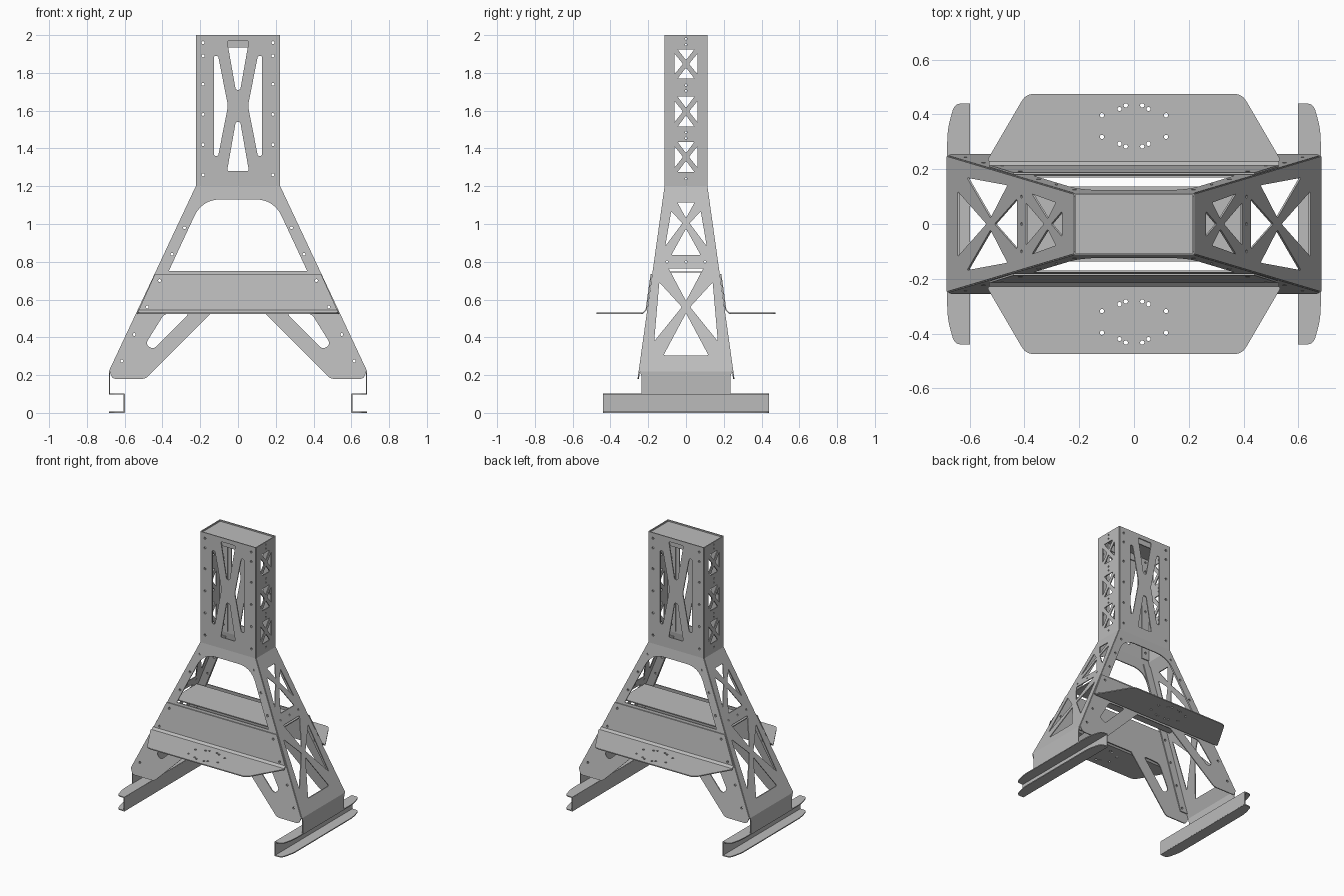
import bpy, bmesh, math
from mathutils import Vector

cube = bpy.data.objects.get("Cube")
if cube:
    bpy.data.objects.remove(cube)

steel = bpy.data.materials.new("grey steel")
steel.use_nodes = True
GREY = (0.5, 0.5, 0.5, 1)
steel.diffuse_color = GREY
steel.node_tree.nodes["Principled BSDF"].inputs["Base Color"].default_value = GREY

T = 0.007          # sheet thickness
FOLD, FOOT = 1.2, 0.22


def face_y(z):
    """Half depth of the tower at a height."""
    return 0.11 + max(0, FOLD - z) * 0.14


def side_x(z):
    """Half width of the tower at a height."""
    return 0.22 + max(0, FOLD - max(z, FOOT)) * 0.47


def fillet(points, r):
    """Round the corners of an outline; a third value overrides the radius."""
    out = []
    for i, p in enumerate(points):
        radius = p[2] if len(p) > 2 else r
        c = Vector(p[:2])
        a = Vector(points[i - 1][:2]) - c
        b = Vector(points[(i + 1) % len(points)][:2]) - c
        d = min(radius, 0.45 * a.length, 0.45 * b.length)
        if d == 0:
            out.append(c)
            continue
        a, b = c + a.normalized() * d, c + b.normalized() * d
        steps = 8 if d > 0.05 else 4
        for s in range(steps + 1):
            t = s / steps
            out.append(a * (1 - t) ** 2 + c * 2 * t * (1 - t) + b * t * t)
    return out


def bolt(x, y, r=0.008):
    return [Vector((x + r * math.cos(i * math.pi / 5), y + r * math.sin(i * math.pi / 5)))
            for i in range(10)]


def mirrored(points):
    """Close a right half outline with its left half."""
    return list(points) + [(-p[0], *p[1:]) for p in reversed(points)]


def flipped(points):
    return [(-p[0], *p[1:]) for p in points]


def cross_window(top, bottom, half_top, half_bottom, k, tip):
    """Four triangular cutouts that leave an X of metal."""
    q = [Vector(p) for p in ((-half_top, top), (half_top, top),
                             (half_bottom, bottom), (-half_bottom, bottom))]
    centre = Vector((0, bottom + (top - bottom) * half_bottom / (half_top + half_bottom)))
    tris = []
    for i in range(4):
        a, b = q[i], q[(i + 1) % 4]
        apex = centre.lerp((a + b) / 2, tip)
        tris.append(fillet([a.lerp(b, k), b.lerp(a, k), apex], 0.008))
    return tris


def plate(name, outline, holes, place):
    """Cut a flat sheet, then place it with a mapping from (u, v, w) to space."""
    curve = bpy.data.curves.new(name, 'CURVE')
    curve.dimensions, curve.fill_mode, curve.extrude = '2D', 'BOTH', T / 2
    for loop in [outline] + holes:
        spline = curve.splines.new('POLY')
        spline.points.add(len(loop) - 1)
        for point, p in zip(spline.points, loop):
            point.co = (p[0], p[1], 0, 1)
        spline.use_cyclic_u = True
    temp = bpy.data.objects.new(name + " sketch", curve)
    bpy.context.collection.objects.link(temp)
    graph = bpy.context.evaluated_depsgraph_get()
    mesh = bpy.data.meshes.new_from_object(temp.evaluated_get(graph))
    bpy.data.objects.remove(temp)
    bpy.data.curves.remove(curve)
    bm = bmesh.new()
    bm.from_mesh(mesh)
    bmesh.ops.remove_doubles(bm, verts=bm.verts, dist=0.0002)
    for v in bm.verts:
        v.co = place(*v.co)
    bmesh.ops.recalc_face_normals(bm, faces=bm.faces)
    bm.to_mesh(mesh)
    bm.free()
    for poly in mesh.polygons:
        poly.use_smooth = False
    mesh.name = name
    mesh.materials.clear()
    mesh.materials.append(steel)
    obj = bpy.data.objects.new(name, mesh)
    bpy.context.collection.objects.link(obj)
    return obj


def rect(u0, u1, v0, v1):
    return [(u0, v0), (u1, v0), (u1, v1), (u0, v1)]


# Shared cutouts
leg_bolts = [(side_x(z) - 0.04, z) for z in (1.12, 0.98, 0.84, 0.70, 0.56, 0.415, 0.275)]
tower_bolts = [(0.185, z) for z in (1.96, 1.89, 1.74, 1.58, 1.42, 1.26)]


def both_bolts(points):
    return [bolt(s * x, y) for x, y in points for s in (1, -1)]


side_slot = [(0.127, 1.89), (0.127, 1.36), (0.105, 1.36), (0.053, 1.625), (0.105, 1.89)]
tower_holes = [fillet(side_slot, 0.014), fillet(flipped(side_slot), 0.014),
               fillet(mirrored([(0.058, 1.97), (0.012, 1.71)]), 0.012),
               fillet(mirrored([(0.058, 1.28), (0.012, 1.54)]), 0.012)]
brace_slot = [(0.39, 0.525), (0.49, 0.365), (0.45, 0.335), (0.255, 0.53)]
leg_outline = fillet(mirrored([(0.22, FOLD, 0), (0.68, 0.22, 0.01), (0.665, 0.18, 0.02),
                               (0.49, 0.18, 0.02), (0.145, 0.525, 0)]), 0)
leg_holes = [fillet(mirrored([(0.367, 0.75, 0.004), (0.19, 1.13, 0.1)]), 0),
             fillet(brace_slot, 0.025), fillet(flipped(brace_slot), 0.025)]
flange_holes = both_bolts([(0.117, 0.397), (0.117, 0.318), (0.03, 0.433),
                           (0.053, 0.42), (0.03, 0.283), (0.053, 0.293)])

# Front and back sheets with their brackets
for s, end in ((-1, "front"), (1, "back")):
    def on_face(x, z, w, s=s, out=0.0):
        return (x, s * (face_y(z) + out + w), z)

    def on_bracket(x, z, w, s=s):
        return on_face(x, z, w, s, T + 0.002)

    def behind_face(x, z, w, s=s):
        return on_face(x, z, w, s, -T)

    plate(end + "_tower_panel", rect(-0.22, 0.22, FOLD, 2.0),
          tower_holes + both_bolts(tower_bolts), on_face)
    plate(end + "_leg_panel", leg_outline, leg_holes + both_bolts(leg_bolts), on_face)

    # Bracket: bolted web and an outward shelf joined by a short bend
    plate(end + "_bracket_web", mirrored([(0.44, 0.735), (0.525, 0.545)]),
          both_bolts(leg_bolts[3:5]), on_bracket)
    y_web = face_y(0.545) + T + 0.002
    plate(end + "_bracket_bend", rect(-0.53, 0.53, 0, 1), [],
          lambda x, t, w, s=s, y=y_web: (x, s * (y + 0.018 * t + w * (1 - t)),
                                         0.545 - 0.018 * t + w * t))
    plate(end + "_bracket_shelf",
          fillet(mirrored([(0.53, y_web + 0.018, 0), (0.535, 0.235, 0.005), (0.395, 0.475, 0.03)]), 0),
          flange_holes, lambda x, y, w, s=s: (x, s * y, 0.527 + w))

    # Folded edges of the side sheets behind the face
    for m, hand in ((1, "left"), (-1, "right")):
        plate(f"{end}_{hand}_tower_flange", rect(m * 0.155, m * 0.217, 1.21, 1.985),
              [bolt(m * x, z) for x, z in tower_bolts], behind_face)
        plate(f"{end}_{hand}_leg_flange",
              [(m * (side_x(z) - d), z) for z, d in ((1.17, 0.003), (0.25, 0.003),
                                                     (0.25, 0.062), (1.17, 0.062))],
              [bolt(m * x, z) for x, z in leg_bolts if z < 1.1], behind_face)

# Left and right sheets, feet and rails
tower_windows, row_bolts = [], []
for low, high in ((1.77, 1.925), (1.515, 1.675), (1.275, 1.435)):
    tower_windows += cross_window(high, low, 0.062, 0.062, 0.14, 0.25)
for z in (1.98, 1.95, 1.735, 1.705, 1.485, 1.455, 1.24):
    row_bolts.append(bolt(0, z, 0.006))
leg_windows = (cross_window(1.115, 0.835, 0.07, 0.118, 0.17, 0.2)
               + cross_window(0.765, 0.305, 0.135, 0.175, 0.16, 0.14)
               + [bolt(y, 0.8, 0.006) for y in (-0.1, 0, 0.1)])

for s, hand in ((1, "left"), (-1, "right")):
    def on_side(y, z, w, s=s):
        return (s * (side_x(z) + w), y, z)

    plate(hand + "_tower_side", rect(-0.11, 0.11, FOLD, 2.0),
          tower_windows + row_bolts, on_side)
    plate(hand + "_leg_side", mirrored([(face_y(FOLD), FOLD), (face_y(FOOT), FOOT)]),
          leg_windows, on_side)
    plate(hand + "_foot_plate", mirrored([(0.243, FOOT), (0.235, 0.19), (0.235, 0.098)]),
          [], on_side)

    # Outward-opening channel rail
    plate(hand + "_rail_web", rect(-0.44, 0.44, 0.003, 0.1), [],
          lambda y, z, w, s=s: (s * (0.603 + w), y, z))
    lip = fillet([(0.6, -0.44, 0), (0.655, -0.44, 0.03), (0.682, -0.345, 0.09),
                  (0.682, 0.345, 0.09), (0.655, 0.44, 0.03), (0.6, 0.44, 0)], 0)
    for name, z in (("bottom", T / 2), ("top", 0.1)):
        plate(f"{hand}_rail_{name}", lip, [],
              lambda x, y, w, s=s, z=z: (s * x, y, z + w))

# Top cap with turned-down lips, and the inner shelf
plate("top_cap", rect(-0.215, 0.215, -0.105, 0.105), [], lambda x, y, w: (x, y, 1.988 + w))
for s, end in ((-1, "front"), (1, "back")):
    plate(end + "_cap_lip", rect(-0.15, 0.15, 1.935, 1.988), [],
          lambda x, z, w, s=s: (x, s * (0.098 + w), z))
plate("inner_shelf", rect(-0.425, 0.425, -0.137, 0.137), [], lambda x, y, w: (x, y, 0.746 + w))
